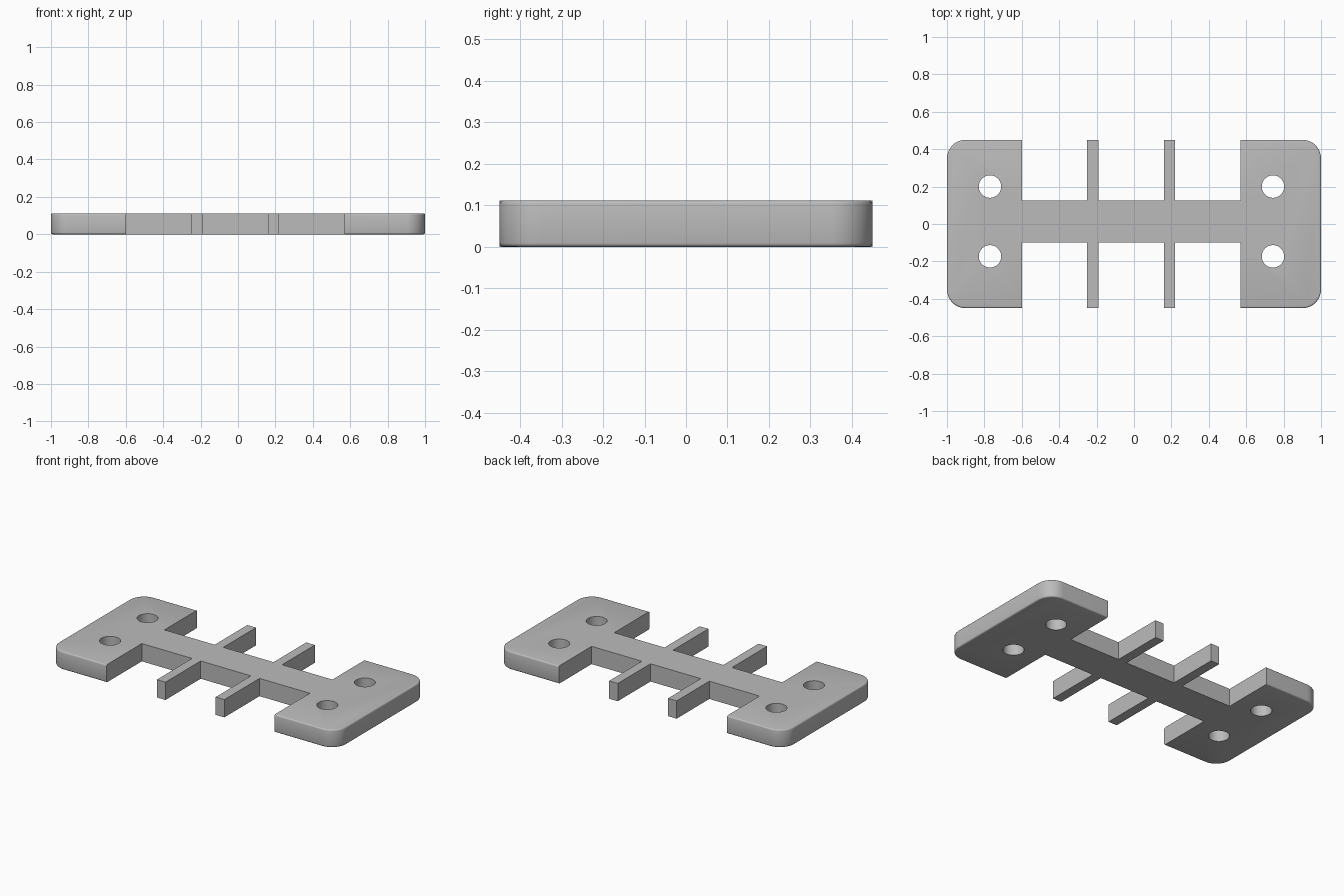
import bpy, bmesh, math
from mathutils import Matrix

cube = bpy.data.objects.get("Cube")
if cube:
    bpy.data.objects.remove(cube, do_unlink=True)

HEIGHT, DEPTH = 0.112, 0.45
BAR_BACK, BAR_FRONT = 0.125, -0.10
LEFT_END, RIGHT_END = -0.60, 0.57          # inner edges of the end plates
FINS = [(-0.25, -0.19), (0.16, 0.22)]

grey = bpy.data.materials.new("plain grey")
grey.use_nodes = True
colour = (0.5, 0.5, 0.5, 1)
grey.diffuse_color = colour
grey.node_tree.nodes["Principled BSDF"].inputs["Base Color"].default_value = colour


def add_object(name, bm):
    mesh = bpy.data.meshes.new(name)
    bm.to_mesh(mesh)
    bm.free()
    obj = bpy.data.objects.new(name, mesh)
    bpy.context.collection.objects.link(obj)
    mesh.materials.append(grey)
    return obj


def side(y_outer, y_bar):
    """Outline of one long side, from left to right."""
    pts = [(-1, y_outer), (LEFT_END, y_outer), (LEFT_END, y_bar)]
    for a, b in FINS:
        pts += [(a, y_bar), (a, y_outer), (b, y_outer), (b, y_bar)]
    return pts + [(RIGHT_END, y_bar), (RIGHT_END, y_outer), (1, y_outer)]


# Bracket: one outline raised to full height
bm = bmesh.new()
outline = side(-DEPTH, BAR_FRONT) + side(DEPTH, BAR_BACK)[::-1]
face = bm.faces.new([bm.verts.new((x, y, 0)) for x, y in outline])
raised = bmesh.ops.extrude_face_region(bm, geom=[face])["geom"]
bmesh.ops.translate(bm, vec=(0, 0, HEIGHT),
                    verts=[v for v in raised if isinstance(v, bmesh.types.BMVert)])
bmesh.ops.recalc_face_normals(bm, faces=bm.faces)

# Rounded outer corners
corners = [e for e in bm.edges if all(abs(v.co.x) > 0.99 for v in e.verts)
           and abs(e.verts[0].co.z - e.verts[1].co.z) > 0.05]
bmesh.ops.bevel(bm, geom=corners, offset=0.1, segments=12, profile=0.5, affect='EDGES')

# Softened rims around the end plates
rims = [e for e in bm.edges if abs(sum(v.co.x for v in e.verts)) / 2 > 0.62
        and abs(e.verts[0].co.z - e.verts[1].co.z) < 0.001]
bmesh.ops.bevel(bm, geom=rims, offset=0.009, segments=3, profile=0.5, affect='EDGES')
bracket = add_object("bracket", bm)

# Screw holes
bm = bmesh.new()
for x in (-0.77, 0.743):
    for y in (-0.173, 0.2):
        bmesh.ops.create_cone(bm, cap_ends=True, segments=48, radius1=0.06, radius2=0.06,
                              depth=0.4, matrix=Matrix.Translation((x, y, HEIGHT / 2)))
cutter = add_object("hole_cutter", bm)
cutter.hide_render = True

bpy.ops.object.select_all(action='DESELECT')
bpy.context.view_layer.objects.active = bracket
bracket.select_set(True)
cut = bracket.modifiers.new("screw holes", 'BOOLEAN')
cut.operation, cut.solver, cut.object = 'DIFFERENCE', 'EXACT', cutter
bpy.ops.object.modifier_apply(modifier=cut.name)
bpy.data.objects.remove(cutter, do_unlink=True)
bpy.ops.object.shade_smooth_by_angle(angle=math.radians(35))
